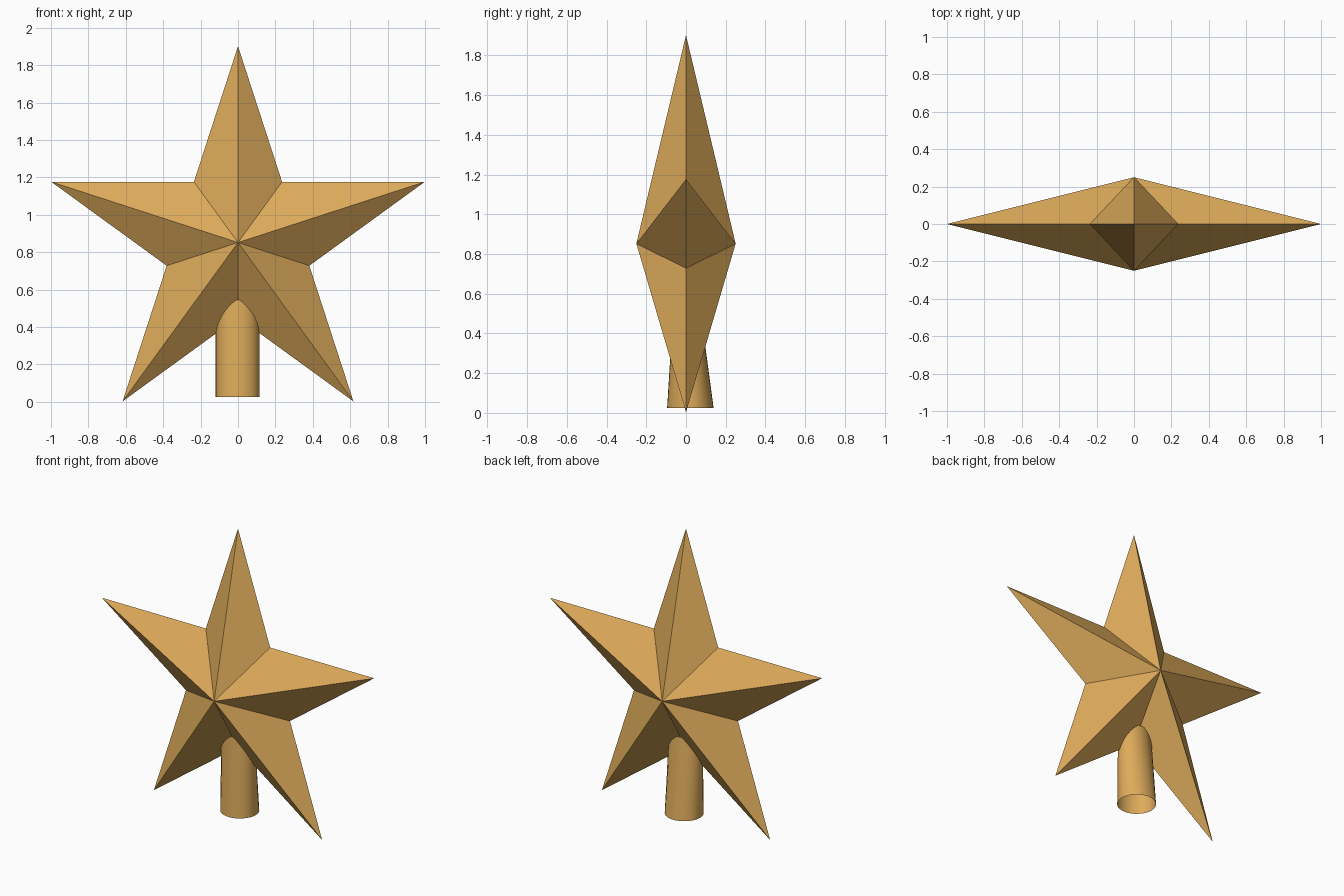
import bpy
import bmesh
from math import sin, cos, tau, radians

cube = bpy.data.objects.get("Cube")
if cube:
    bpy.data.objects.remove(cube, do_unlink=True)

# Gold used on every part
gold = bpy.data.materials.new("gold")
gold.use_nodes = True
colour = (0.73, 0.41, 0.105, 1)
gold.diffuse_color = colour
gold.node_tree.nodes["Principled BSDF"].inputs["Base Color"].default_value = colour


def make_object(name, bm):
    bmesh.ops.recalc_face_normals(bm, faces=bm.faces)
    mesh = bpy.data.meshes.new(name)
    bm.to_mesh(mesh)
    bm.free()
    mesh.materials.append(gold)
    obj = bpy.data.objects.new(name, mesh)
    bpy.context.collection.objects.link(obj)
    return obj


# Faceted star: a ten-point rim joined to a front and a back apex
CENTRE, OUTER, INNER, DEPTH = 0.852, 1.05, 0.401, 0.25
bm = bmesh.new()
rim = []
for i in range(10):
    r = INNER if i % 2 else OUTER
    a = tau * i / 10
    rim.append(bm.verts.new((r * sin(a), 0, CENTRE + r * cos(a))))
for side in (-1, 1):
    apex = bm.verts.new((0, side * DEPTH, CENTRE))
    for i in range(10):
        bm.faces.new((rim[i], rim[(i + 1) % 10], apex))
make_object("star", bm)

# Hollow mounting sleeve: round and open at the bottom, flattened towards the top
SIDES = 32
bm = bmesh.new()
rings = []
for z, y, depth in ((0.025, 0.022, 0.117), (0.545, 0.003, 0.066)):
    rings.append([bm.verts.new((0.117 * cos(tau * i / SIDES) - 0.002,
                                y + depth * sin(tau * i / SIDES), z))
                  for i in range(SIDES)])
low, high = rings
for i in range(SIDES):
    j = (i + 1) % SIDES
    bm.faces.new((low[i], low[j], high[j], high[i]))
bm.faces.new(high)
sleeve = make_object("mounting_sleeve", bm)

# Smooth the sleeve wall and keep its top edge sharp
bpy.ops.object.select_all(action="DESELECT")
sleeve.select_set(True)
bpy.context.view_layer.objects.active = sleeve
bpy.ops.object.shade_smooth_by_angle(angle=radians(40))
